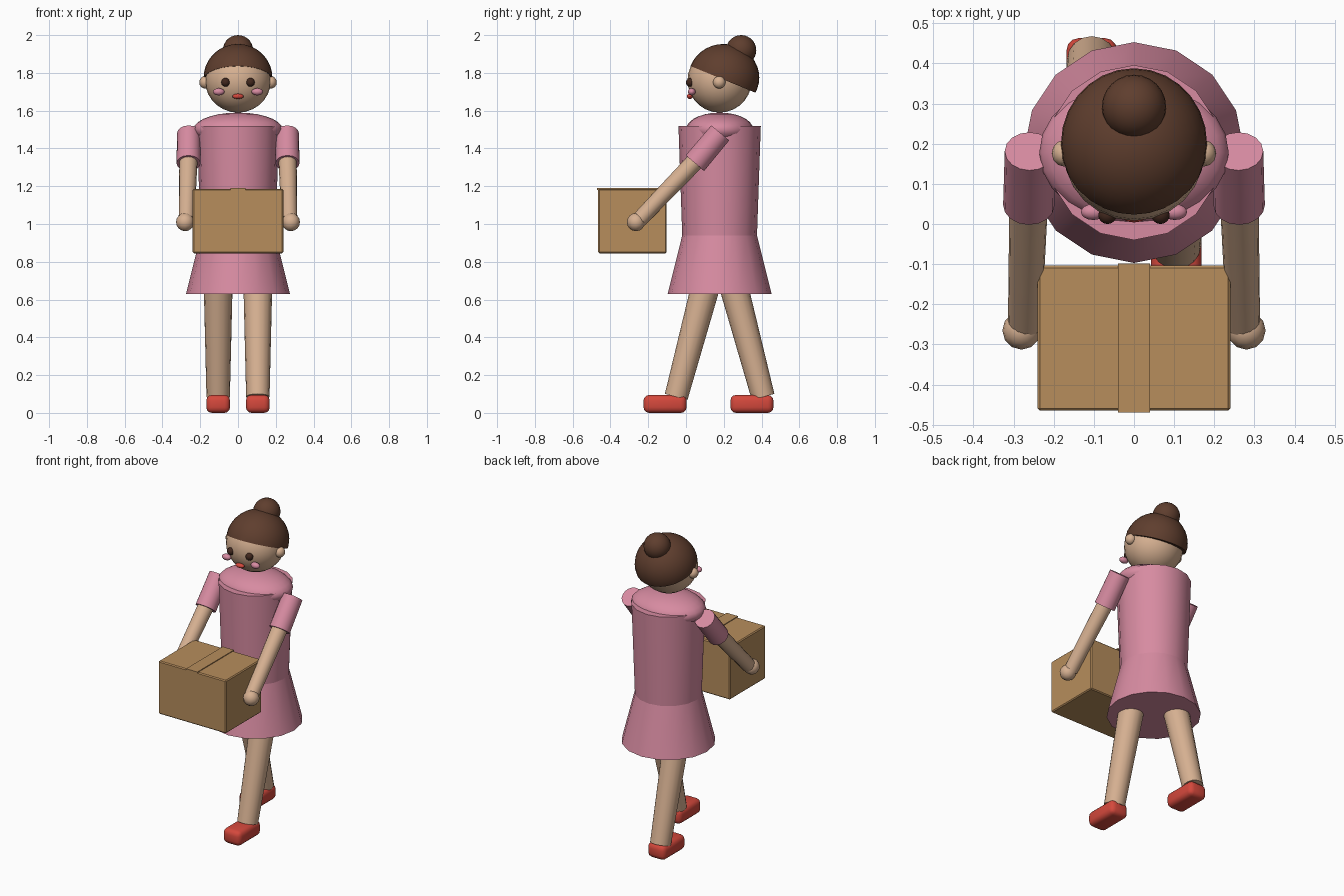
import bpy, bmesh, math
from mathutils import Vector

cube = bpy.data.objects.get("Cube")
if cube:
    bpy.data.objects.remove(cube, do_unlink=True)


def material(name, rgb):
    """Flat material from 0-255 sRGB values."""
    lin = [((c / 255 + 0.055) / 1.055) ** 2.4 for c in rgb] + [1.0]
    m = bpy.data.materials.new(name)
    m.use_nodes = True
    m.diffuse_color = lin
    m.node_tree.nodes["Principled BSDF"].inputs["Base Color"].default_value = lin
    return m


PINK = material("dress pink", (215, 139, 161))
SKIN = material("skin", (215, 177, 146))
HAIR = material("hair brown", (95, 62, 46))
EYE = material("eye brown", (66, 40, 30))
RED = material("shoe red", (212, 72, 60))
CARD = material("cardboard", (183, 141, 92))


def finish(name, bm, mat, angle=35):
    me = bpy.data.meshes.new(name)
    bmesh.ops.recalc_face_normals(bm, faces=bm.faces)
    bm.to_mesh(me)
    bm.free()
    me.materials.append(mat)
    ob = bpy.data.objects.new(name, me)
    bpy.context.collection.objects.link(ob)
    bpy.ops.object.select_all(action='DESELECT')
    ob.select_set(True)
    bpy.context.view_layer.objects.active = ob
    bpy.ops.object.shade_smooth_by_angle(angle=math.radians(angle))
    return ob


def ball(name, mat, centre, radii, segs=24, rings=14, cut=None):
    """Ellipsoid; cut = (point, normal) keeps the side the normal points to."""
    bm = bmesh.new()
    bmesh.ops.create_uvsphere(bm, u_segments=segs, v_segments=rings, radius=1)
    bmesh.ops.scale(bm, vec=radii, verts=bm.verts)
    bmesh.ops.translate(bm, vec=centre, verts=bm.verts)
    if cut:
        res = bmesh.ops.bisect_plane(bm, geom=bm.verts[:] + bm.edges[:] + bm.faces[:],
                                     plane_co=cut[0], plane_no=cut[1], clear_inner=True)
        rim = [e for e in res["geom_cut"] if isinstance(e, bmesh.types.BMEdge)]
        bmesh.ops.contextual_create(bm, geom=rim)
    return finish(name, bm, mat)


def limb(name, mat, a, b, ra, rb, segs=16):
    """Tapered cylinder from point a to point b."""
    a, b = Vector(a), Vector(b)
    bm = bmesh.new()
    bmesh.ops.create_cone(bm, cap_ends=True, segments=segs, radius1=ra, radius2=rb,
                          depth=(b - a).length)
    turn = (b - a).to_track_quat('Z', 'Y').to_matrix()
    bmesh.ops.rotate(bm, matrix=turn, verts=bm.verts)
    bmesh.ops.translate(bm, vec=(a + b) / 2, verts=bm.verts)
    return finish(name, bm, mat)


def block(name, mat, lo, hi, bevel=0.0, segs=1):
    lo, hi = Vector(lo), Vector(hi)
    bm = bmesh.new()
    bmesh.ops.create_cube(bm, size=1)
    bmesh.ops.scale(bm, vec=hi - lo, verts=bm.verts)
    bmesh.ops.translate(bm, vec=(lo + hi) / 2, verts=bm.verts)
    if bevel:
        bmesh.ops.bevel(bm, geom=bm.edges[:], offset=bevel, segments=segs,
                        profile=0.5, affect='EDGES')
    return finish(name, bm, mat)


def lathe(name, mat, y, profile, segs=16):
    """Closed solid of revolution from (radius, height) pairs."""
    bm = bmesh.new()
    rings = [[bm.verts.new((r * math.cos(2 * math.pi * i / segs),
                            y + r * math.sin(2 * math.pi * i / segs), z))
              for i in range(segs)] for r, z in profile]
    for low, high in zip(rings, rings[1:]):
        for i in range(segs):
            j = (i + 1) % segs
            bm.faces.new((low[i], low[j], high[j], high[i]))
    bm.faces.new(rings[0])
    bm.faces.new(rings[-1])
    return finish(name, bm, mat)


MID = 0.178  # body axis in y

# Dress: flared skirt and straight bodice with a domed shoulder yoke
lathe("skirt", PINK, MID, [(0.275, 0.63), (0.198, 0.94)])
lathe("bodice", PINK, MID, [(0.198, 0.94), (0.218, 1.52)])
ball("shoulder_yoke", PINK, (0, MID, 1.50), (0.236, 0.178, 0.09))

# Head, hair cap cut along a sloping hairline, and bun
ball("head", SKIN, (0, MID, 1.761), (0.175, 0.17, 0.171))
ball("hair_cap", HAIR, (0, 0.2, 1.775), (0.182, 0.188, 0.178), 28, 18,
     cut=((0, MID, 1.773), (0, 0.41, 1)))
ball("hair_bun", HAIR, (0, 0.292, 1.92), (0.08, 0.08, 0.08))

# Mouth
ball("mouth", RED, (0, 0.02, 1.676), (0.03, 0.016, 0.014), 16, 10)

for side, s in (("left", 1), ("right", -1)):
    # Face details
    ball(side + "_ear", SKIN, (s * 0.174, MID - 0.002, 1.75), (0.031, 0.033, 0.033), 12, 8)
    ball(side + "_eye", EYE, (s * 0.066, 0.022, 1.75), (0.023, 0.022, 0.023), 16, 10)
    ball(side + "_cheek", PINK, (s * 0.102, 0.03, 1.70), (0.03, 0.02, 0.019), 16, 10)

    # Arms reaching forward to the box
    limb(side + "_sleeve", PINK, (s * 0.26, 0.181, 1.482), (s * 0.262, 0.047, 1.322),
         0.062, 0.064)
    limb(side + "_arm", SKIN, (s * 0.261, 0.1, 1.385), (s * 0.272, -0.25, 1.02),
         0.049, 0.042)
    ball(side + "_hand", SKIN, (s * 0.28, -0.265, 1.01), (0.048, 0.048, 0.048), 12, 8)

    # Striding legs: left forward, right back
    x = s * 0.105
    limb(side + "_leg", SKIN, (x, MID, 0.95), (x, MID - s * 0.23, 0.085), 0.083, 0.062)
    toe = -0.225 if s > 0 else 0.235
    block(side + "_shoe", RED, (x - 0.063, toe, 0), (x + 0.063, toe + 0.228, 0.095), 0.03, 3)

# Carried box with a tape strip over the top
block("box", CARD, (-0.24, -0.465, 0.845), (0.24, -0.103, 1.185), 0.006)
block("box_tape", CARD, (-0.04, -0.47, 1.181), (0.04, -0.098, 1.19))
